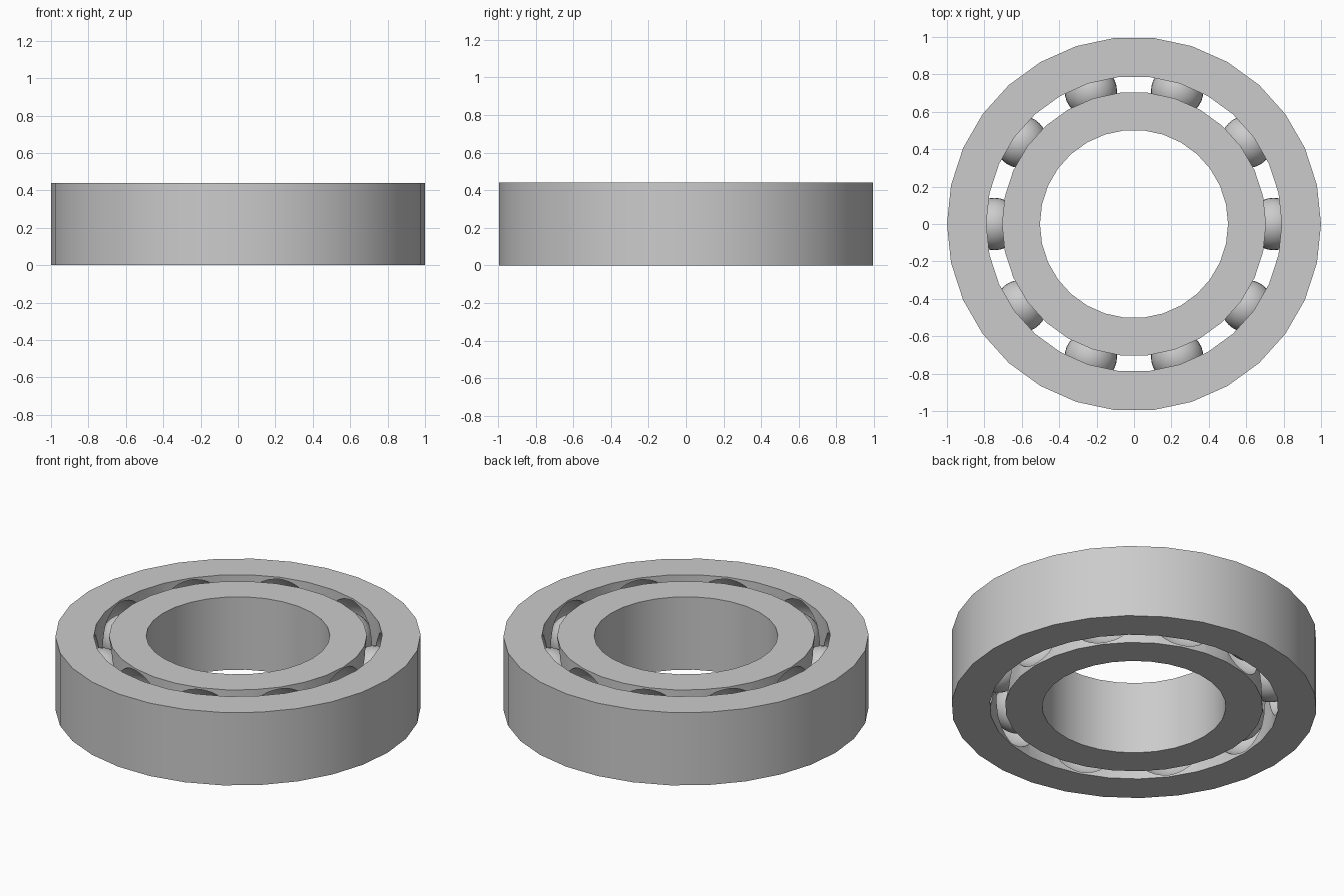
import bpy, bmesh, math
from mathutils import Matrix

HEIGHT = 0.44
SIDES = 30
BALLS = 10
PITCH = 0.747

cube = bpy.data.objects.get("Cube")
if cube:
    bpy.data.objects.remove(cube, do_unlink=True)

steel = bpy.data.materials.new("grey_steel")
steel.use_nodes = True
colour = (0.6, 0.6, 0.6, 1)
steel.diffuse_color = colour
for node in steel.node_tree.nodes:
    if node.type == 'BSDF_PRINCIPLED':
        node.inputs["Base Color"].default_value = colour


def make_object(name, bm):
    bmesh.ops.recalc_face_normals(bm, faces=bm.faces)
    mesh = bpy.data.meshes.new(name)
    bm.to_mesh(mesh)
    bm.free()
    mesh.materials.append(steel)
    obj = bpy.data.objects.new(name, mesh)
    bpy.context.collection.objects.link(obj)
    return obj


def select(obj):
    bpy.ops.object.select_all(action='DESELECT')
    obj.select_set(True)
    bpy.context.view_layer.objects.active = obj


def smooth(obj):
    select(obj)
    bpy.ops.object.shade_smooth_by_angle(angle=math.radians(30))


def ring(name, inner, outer):
    # Square section swept around the axis
    section = [(inner, 0), (outer, 0), (outer, HEIGHT), (inner, HEIGHT)]
    bm = bmesh.new()
    loops = []
    for i in range(SIDES):
        a = math.tau * i / SIDES
        loops.append([bm.verts.new((r * math.cos(a), r * math.sin(a), z)) for r, z in section])
    for i, here in enumerate(loops):
        there = loops[(i + 1) % SIDES]
        for k in range(4):
            n = (k + 1) % 4
            bm.faces.new((here[k], there[k], there[n], here[n]))
    return make_object(name, bm)


def ball_at(bm, index, radius):
    a = math.tau * index / BALLS
    place = Matrix.Translation((PITCH * math.cos(a), PITCH * math.sin(a), HEIGHT / 2))
    bmesh.ops.create_uvsphere(bm, u_segments=32, v_segments=16, radius=radius, matrix=place)


# Inner and outer races
races = [ring("inner_race", 0.503, 0.706), ring("outer_race", 0.79, 1.0)]

# Round pockets hollowed out of both races
bm = bmesh.new()
for i in range(BALLS):
    ball_at(bm, i, 0.213)
cutter = make_object("pocket_cutter", bm)
cutter.hide_render = True
for race in races:
    cut = race.modifiers.new("pockets", 'BOOLEAN')
    cut.operation = 'DIFFERENCE'
    cut.solver = 'EXACT'
    cut.object = cutter
    select(race)
    bpy.ops.object.modifier_apply(modifier=cut.name)
    smooth(race)
bpy.data.objects.remove(cutter, do_unlink=True)

# Rolling balls
for i in range(BALLS):
    bm = bmesh.new()
    ball_at(bm, i, 0.14)
    smooth(make_object(f"ball_{i + 1}", bm))
